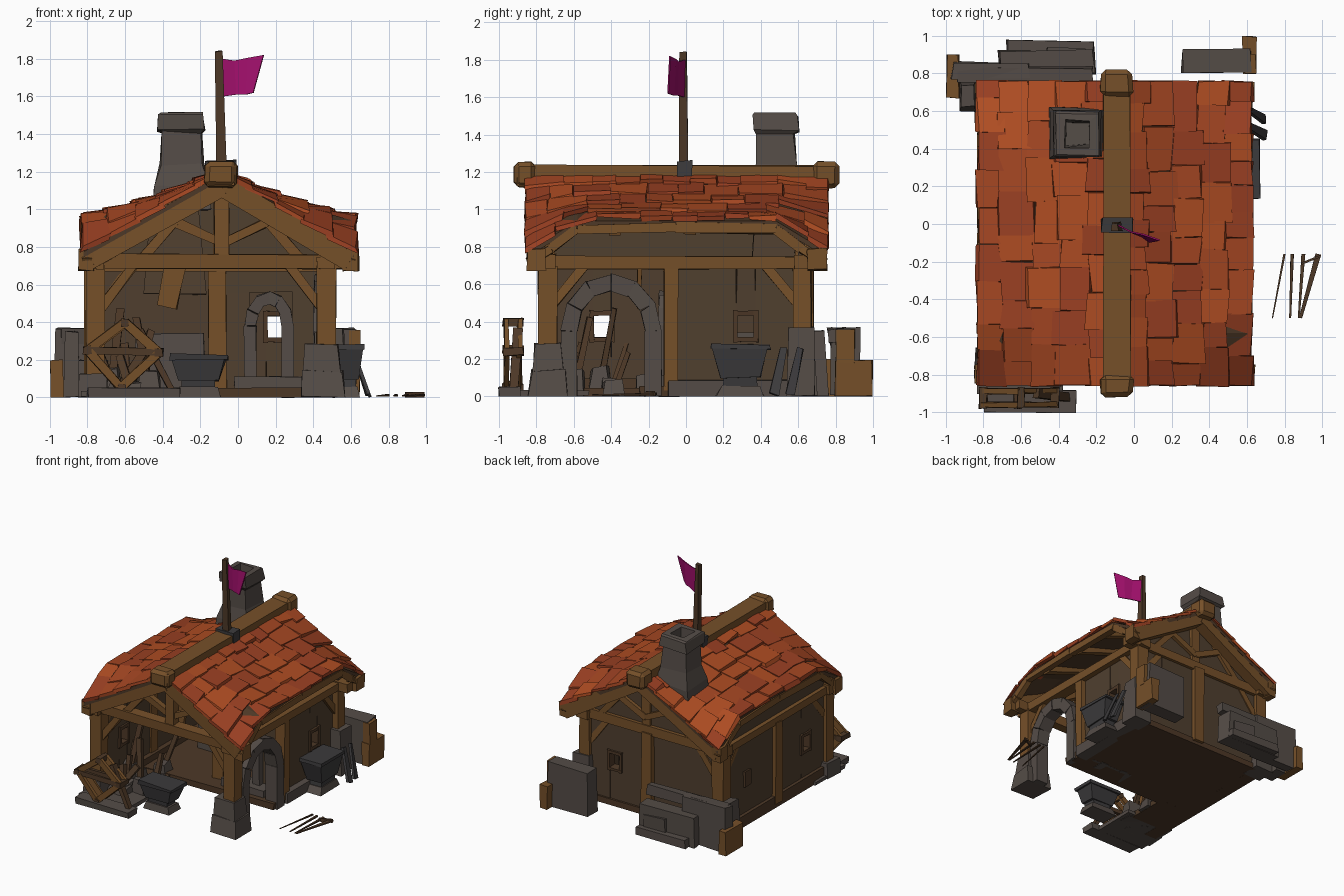
import bpy, bmesh, math, random
from mathutils import Vector, Matrix

if "Cube" in bpy.data.objects:
    bpy.data.objects.remove(bpy.data.objects["Cube"])
random.seed(4)

def material(name, r, g, b):
    m = bpy.data.materials.new(name)
    m.diffuse_color = (r, g, b, 1)
    m.use_nodes = True
    m.node_tree.nodes["Principled BSDF"].inputs["Base Color"].default_value = m.diffuse_color
    return m
WOOD, DARK = material("wood", .18, .08, .022), material("dark_wood", .075, .04, .02)
WALL, STONE = material("plaster", .08, .05, .028), material("stone", .09, .073, .063)
IRON, CLOTH = material("iron", .045, .043, .045), material("cloth", .36, .005, .15)
CLAY = [material("clay_%d" % i, .32 + .05 * i, .05 + .011 * i, .016) for i in range(3)]
FACES = [(3, 2, 1, 0), (4, 5, 6, 7), (0, 1, 5, 4), (1, 2, 6, 5), (2, 3, 7, 6), (3, 0, 4, 7)]
SQUARE = ((-1, -1), (1, -1), (1, 1), (-1, 1))

def noise(a):
    return Vector([random.uniform(-a, a) for _ in 'xyz'])

def mesh(name, verts, faces, mat):
    me = bpy.data.meshes.new(name)
    me.from_pydata([tuple(v) for v in verts], [], faces)
    bm = bmesh.new()
    bm.from_mesh(me)
    bmesh.ops.recalc_face_normals(bm, faces=bm.faces)
    bm.to_mesh(me)
    bm.free()
    me.materials.append(mat)
    ob = bpy.data.objects.new(name, me)
    bpy.context.collection.objects.link(ob)
    return ob

def loft(name, rings, mat):
    """Join rings of equal point count into a closed solid."""
    n, k = len(rings[0]), len(rings)
    fs = [(n * i + j, n * i + (j + 1) % n, n * i + n + (j + 1) % n, n * i + n + j) for i in range(k - 1) for j in range(n)]
    return mesh(name, [v for r in rings for v in r], fs + [tuple(range(n)), tuple(range(n * k - n, n * k))], mat)

def beam(name, p, q, w, d, mat, taper=1, jit=.006):
    """Slightly uneven timber or stone from p to q, never below the ground."""
    p, q = Vector(p), Vector(q)
    n = (q - p).normalized()
    ref = Vector((1, 0, 0)) if abs(n.y) > .9 else Vector((0, 1, 0))
    ax = ref.cross(n).normalized()
    ay = n.cross(ax)
    vs = [c + ax * sx * w * k / 2 + ay * sy * d * k / 2 + noise(jit) for c, k in ((p, 1), (q, taper)) for sx, sy in SQUARE]
    for v in vs:
        v.z = max(v.z, 0)
    return mesh(name, vs, FACES, mat)

def box(name, x0, x1, y0, y1, z0, z1, mat, taper=1, jit=.006):
    x, y = (x0 + x1) / 2, (y0 + y1) / 2
    return beam(name, (x, y, z0), (x, y, z1), x1 - x0, y1 - y0, mat, taper, jit)

def wall(name, axis, pos, a0, a1, c):
    """Wall along an axis with one framed square window at c."""
    def piece(n, u0, u1, w0, w1, t, m):
        a, b = (u0, u1), (pos - t / 2, pos + t / 2)
        box(n, *(a + b if axis == 'x' else b + a), w0, w1, m, jit=.003)
    for u0, u1, w0, w1 in ((a0, c - .05, .03, .7), (c - .05, c + .05, .03, .31), (c - .05, c + .05, .44, .7), (c + .05, a1, .03, .7)):
        piece(name, u0, u1, w0, w1, .04, WALL)
    for k in (-1, 1):
        piece("window_jamb", c + k * .055 - .012, c + k * .055 + .012, .29, .46, .07, DARK)
        piece("window_rail", c - .06, c + .06, .375 + k * .07 - .012, .375 + k * .07 + .012, .07, DARK)

def arch(name, place, half, spring, rise, t):
    """Stone arch: a swept band whose inner and outer edges share one outline."""
    def outline(h, r):
        arc = [(-h * math.cos(math.pi * i / 6), spring + r * math.sin(math.pi * i / 6)) for i in range(7)]
        return [(-h, 0)] + arc + [(h, 0)]
    o, i = outline(half + t / 2, rise + t / 2), outline(half - t / 2, rise - t / 2)
    for a, b, c, d in zip(o, o[1:], i[1:], i):
        loft(name, [[place(*p, s) + noise(.004) for p in (a, b, c, d)] for s in (-.055, .055)], STONE)

# roof surface: eaves droop at both ends, arch up in the middle, slopes sag a little
RX = -.09
def roof(side, s, y, lift=0):
    m = min(1, max(0, min(y + .86, .76 - y) / .28))
    z = 1.2 - s * (.425 - .175 * m) - .022 * m * math.sin(math.pi * min(s, 1))
    return Vector((RX + side * s * (.72 if side > 0 else .745), y, z + lift))

for side in (-1, 1):
    # boarding under the tiles
    prof = [(0, -.015), (.5, -.015), (.98, -.015), (.98, -.045), (.5, -.045), (0, -.045)]
    loft("roof_boarding", [[roof(side, s, y, l) for s, l in prof] for y in (-.85, -.72, -.58, -.1, .2, .48, .62, .75)], DARK)
    # overlapping uneven tiles
    for r in range(5):
        y = -.86
        while y < .74:
            w = random.uniform(.12, .24)
            y1 = .76 if y + w > .68 else y + w
            s0, s1 = r / 5 - .01, (r + 1) / 5 + random.uniform(-.01, .06) * (r < 4)
            l0, l1 = random.uniform(0, .008), random.uniform(.012, .03)
            vs = [roof(side, s + random.uniform(-.02, .015), yy + random.uniform(-.006, .006), l + random.uniform(-.006, .006) - t)
                  for t in (.026, 0) for s, yy, l in ((s0, y, l0), (s1, y, l1), (s1, y1, l1), (s0, y1, l0))]
            mesh("roof_tile", vs, FACES, random.choice(CLAY))
            y = y1
    # bargeboards with blunt drooping ends
    ex = RX + side * (.69 if side > 0 else .715)
    for y in (-.80, .70):
        beam("bargeboard", (RX, y, 1.13), (ex, y, .725), .115, .10, WOOD)
        box("bargeboard_end", ex - .04, ex + .04, y - .05, y + .05, .675, .79, WOOD)
    # gable struts
    for y in (-.74, .64):
        beam("truss_strut", (RX, y, .82), (RX + side * .3, y, .96), .05, .05, WOOD)
        beam("truss_strut", (RX + side * .42, y, .74), (RX + side * .2, y, .99), .05, .05, WOOD)
    # eave beam following the arched edge, and rafters
    path = [(-.84, .715), (-.72, .79), (-.58, .895), (-.05, .905), (.48, .895), (.62, .79), (.74, .715)]
    for a, b in zip(path, path[1:]):
        beam("eave_beam", (ex, *a), (ex, *b), .05, .05, WOOD)
    for y in (-.38, .02, .36):
        beam("rafter", roof(side, 0, y, -.07), roof(side, .95, y, -.07), .05, .06, WOOD)

# ridge beam with heavy chamfered ends
beam("ridge_beam", (RX, -.9, 1.18), (RX, .8, 1.18), .11, .15, WOOD)
for y0, y1 in ((-.80, -.92), (.68, .82)):
    bev = beam("ridge_end", (RX, y0, 1.185), (RX, y1, 1.185), .145, .18, WOOD, .9).modifiers.new("chamfer", 'BEVEL')
    bev.width, bev.segments = .025, 1

# timber frame
for y, j in ((-.74, 1), (.62, -1)):
    box("tie_beam", -.83, .60, y - .045, y + .045, .68, .76, WOOD)
    beam("king_post", (RX, y, .74), (RX, y, 1.14), .08, .07, WOOD)
    for x, k in ((-.76, 1), (.47, -1)):
        box("corner_post", x - .05, x + .05, y - .05, y + .05, .03, .70, WOOD)
        beam("knee_brace", (x + k * .03, y, .48), (x + k * .2, y, .70), .05, .05, WOOD)
        beam("side_brace", (x, y + j * .03, .5), (x, y + j * .2, .70), .05, .05, WOOD)
for x in (-.76, .47):
    box("side_plate", x - .05, x + .05, -.82, .70, .68, .75, WOOD)
for x, y in ((-.11, -.075), (.465, -.08), (-.11, .64), (-.77, -.06)):
    box("wall_post", x - .045, x + .045, y - .04, y + .04, .03, .7, WOOD)
box("cross_beam", -.76, .47, -.12, -.04, .67, .74, WOOD)

# walls, with the back gable and the left side closed up to the roof
wall("back_wall", 'x', .62, -.76, .47, .2)
wall("left_wall", 'y', -.76, -.70, .62, -.45)
wall("right_wall", 'y', .45, -.06, .62, .32)
gable = [(-.74, .70), (.50, .70), (.50, .80), (RX, 1.15), (-.70, .80)]
loft("back_gable", [[(x, y, z) for x, z in gable] for y in (.60, .635)], WALL)
upper = [(-.72, .70), (.62, .70), (.62, .80), (.46, .94), (-.57, .94), (-.72, .84)]
loft("left_upper_wall", [[(x, y, z) for y, z in upper] for x in (-.775, -.745)], WALL)
for x0, x1, z0, z1 in ((-.08, .45, .56, .7), (.29, .45, .05, .6), (-.08, .06, .05, .6)):
    box("inner_wall", x0, x1, -.09, -.05, z0, z1, WALL)
box("left_small_window", -.80, -.77, .28, .36, .31, .44, DARK)

# stone arches
arch("side_arch", lambda u, z, s: Vector((.46 + s, -.40 + u, z)), .225, .35, .26, .09)
arch("inner_arch", lambda u, z, s: Vector((.165 + u, -.09 + s, z)), .10, .38, .15, .065)

# stone footings
for b in ((.33, .57, -.84, -.63, 0, .14), (.35, .54, -.82, -.66, .13, .28), (.40, .57, .54, .69, 0, .37),
          (-.85, -.69, -.82, -.66, 0, .13), (-.85, -.68, .54, .70, 0, .2)):
    box("footing", *b, STONE, .89, .008)

# floor slabs and sills
for b in ((-.78, .5, -.25, .66, 0, .05), (-.78, -.45, -.55, -.2, 0, .04), (-.81, -.70, -.7, .6, 0, .09)):
    box("floor", *b, DARK)
for b in ((-.83, -.38, -.9, -.52, 0, .03), (-.02, .38, -.2, -.05, 0, .11), (.42, .52, -.1, .56, 0, .09)):
    box("stone_step", *b, STONE)

# chimney: hollow stack of square rings
rings = [(.155, .14, 1.0), (.15, .135, 1.12), (.115, .11, 1.24), (.105, .10, 1.41), (.125, .12, 1.42),
         (.12, .12, 1.50), (.11, .11, 1.515), (.065, .07, 1.515), (.06, .06, 1.2)]
loft("chimney", [[Vector((-.30 + sx * w, .48 + sy * d, z)) + noise(.008) for sx, sy in SQUARE] for w, d, z in rings], STONE)

# flagpole and flag
box("pole_clamp", -.17, -.01, -.05, .03, 1.17, 1.26, IRON)
beam("flagpole", (-.09, -.015, 1.2), (-.105, -.015, 1.84), .055, .05, DARK, .65)
top = [(-.085, -.01, 1.80), (-.02, -.045, 1.79), (.05, -.06, 1.805), (.135, -.09, 1.82)]
low = [(-.08, -.015, 1.60), (-.01, -.05, 1.61), (.04, -.07, 1.61), (.08, -.10, 1.62)]
flag = mesh("flag", top + low, [(i, i + 1, i + 5, i + 4) for i in range(3)], CLOTH)
flag.modifiers.new("thickness", 'SOLIDIFY').thickness = .008

# anvil and quenching trough
for name, x, y, w, d, z0, z1 in (("anvil", -.21, -.70, .31, .2, .09, .23), ("trough", .57, .29, .2, .32, .10, .28)):
    for part, k, za, zb, t, m in (("_foot", .8, 0, z0 * .6, .8, STONE), ("_neck", .55, z0 * .5, z0 + .01, 1, IRON),
                                  ("_body", .66, z0, z1 - .025, 1.4, IRON), ("_rim", 1, z1 - .03, z1, 1, IRON)):
        beam(name + part, (x, y, za), (x, y, zb), w * k, d * k, m, t)
for y, x in ((.47, .70), (.56, .69)):
    beam("leaning_blade", (x, y, .01), (.61, y + .05, .26), .02, .05, IRON, .8)

# broken cart frame at the front left
frame = [(-.80, .25), (-.60, .40), (-.42, .24), (-.62, .05)]
for y in (-.96, -.89):
    for a, b in zip(frame, frame[1:] + frame[:1]):
        beam("cart_frame", (a[0], y, a[1]), (b[0], y, b[1]), .045, .025, WOOD)
    beam("cart_cross", (-.80, y, .25), (-.42, y, .24), .035, .025, DARK)
for x, z in frame:
    beam("cart_axle", (x, -.98, z), (x, -.87, z), .04, .04, DARK)
box("cart_bed", -.80, -.31, -1.0, -.88, 0, .05, STONE)
beam("leaning_plank", (-.35, -.92, .03), (-.52, -.9, .36), .03, .05, DARK)

# clutter, hearth and hood inside the forge
for i in range(8):
    x, y, h = random.uniform(-.7, -.4), random.uniform(-.75, -.12), random.uniform(.07, .16)
    beam("scrap_plank", (x, y, .03), (x + random.uniform(-.12, .15), y + .08, h * 3), .04, .03, DARK)
    box("rubble", x - .06, x + .06, y - .06, y + .06, 0, h, STONE, .8, .015)
box("hearth", -.55, -.17, .25, .58, .04, .34, STONE, .95)
box("hearth_hood", -.50, -.17, .34, .6, .55, 1.02, WALL, .75)
beam("hanging_board", (-.33, -.25, .72), (-.38, -.25, .48), .11, .02, WOOD)

# stone slabs and crates behind the hut
for b in ((-.97, -.55, .77, .86, 0, .37), (-.72, -.21, .80, .92, 0, .24), (-.68, -.21, .86, .97, 0, .07),
          (-.47, -.26, .85, .94, .06, .17), (-.94, -.22, .76, .83, .29, .36), (.25, .62, .81, .93, 0, .37)):
    box("back_slab", *b, STONE, .98, .01)
box("left_wedge", -.93, -.84, .60, .76, 0, .35, STONE, .7)
for b in ((-.995, -.93, .67, .90, 0, .20), (.58, .65, .80, .995, 0, .19), (.59, .65, .80, .90, .18, .36)):
    box("crate", *b, WOOD)

# spare blades lying on the ground
for x0, x1, w in ((.735, .80, .012), (.83, .84, .018), (.875, .90, .02), (.885, .98, .03)):
    beam("ground_blade", (x1, -.16, .013), (x0, -.50, .008), .012, w, DARK, .5, .001)
beam("blade_tie", (.89, -.21, .013), (.99, -.17, .013), .03, .012, DARK, 1, .001)
